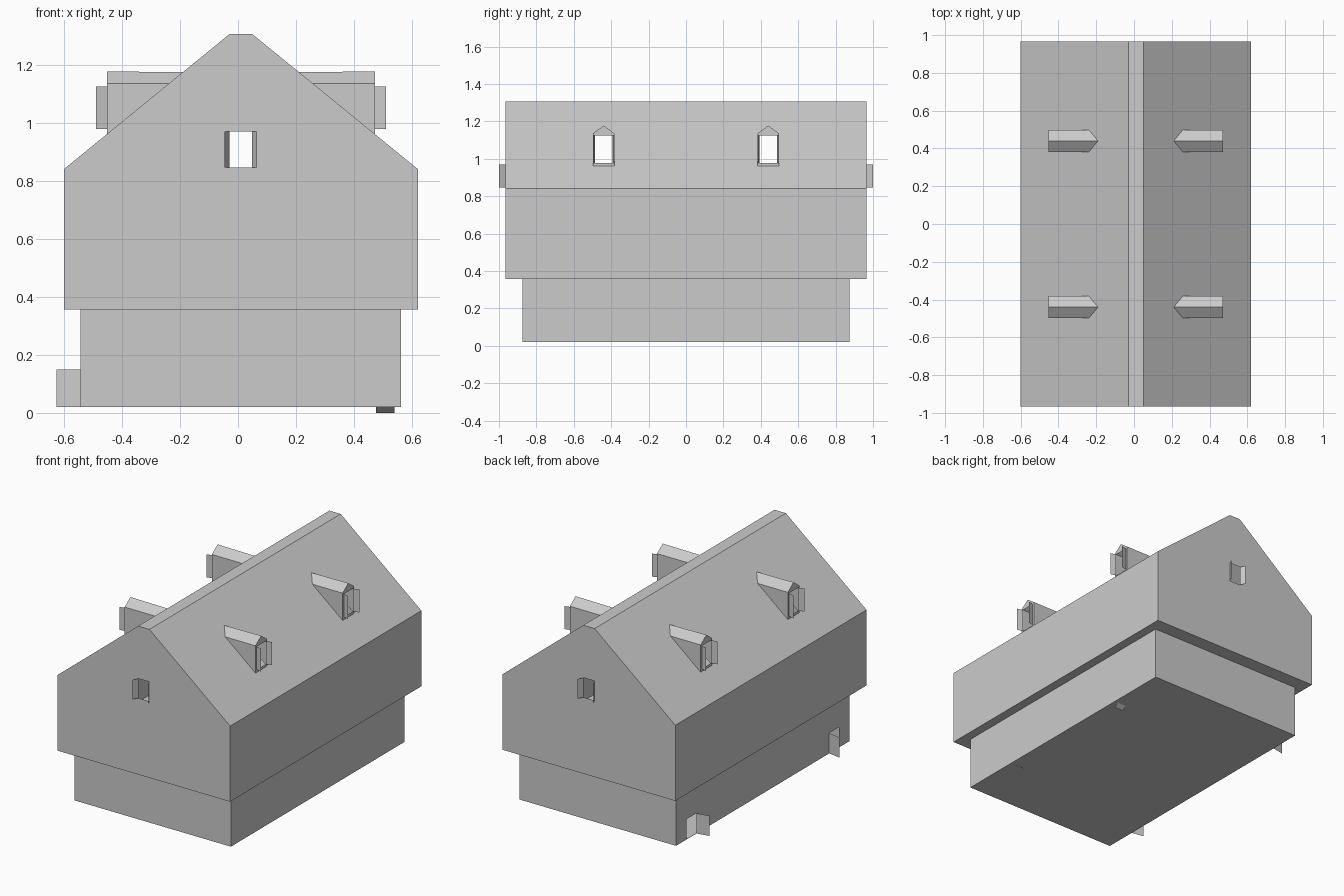
import bpy, bmesh
from mathutils import Vector

if "Cube" in bpy.data.objects:
    bpy.data.objects.remove(bpy.data.objects["Cube"])

CX = 0.01                      # house centreline
EAVE, TOP, HALF, CAP = 0.84, 1.305, 0.61, 0.04
SLOPE = (TOP - EAVE) / (HALF - CAP)


def roof_x(z):
    return CAP + (TOP - z) / SLOPE


def make(name, bm, mirror=""):
    me = bpy.data.meshes.new(name)
    bm.to_mesh(me)
    bm.free()
    ob = bpy.data.objects.new(name, me)
    ob.location.x = CX
    bpy.context.collection.objects.link(ob)
    if mirror:
        m = ob.modifiers.new("Mirror", "MIRROR")
        m.use_axis = ["x" in mirror, "y" in mirror, False]
        m.use_mirror_merge = False
    return ob


def poly(bm, pts):
    return bm.faces.new([bm.verts.new(p) for p in pts])


def prism(profile, hy):
    """Closed shell: an x/z outline stretched from -hy to hy."""
    bm = bmesh.new()
    f = poly(bm, [(x, -hy, z) for x, z in profile])
    r = bmesh.ops.extrude_face_region(bm, geom=[f], use_keep_orig=True)
    vs = [g for g in r["geom"] if isinstance(g, bmesh.types.BMVert)]
    bmesh.ops.translate(bm, vec=(0, 2 * hy, 0), verts=vs)
    bmesh.ops.recalc_face_normals(bm, faces=bm.faces[:])
    return bm


def punch(bm, normal, bounds):
    """Cut a rectangular opening in the faces pointing along normal."""
    n = Vector(normal).normalized()

    def pick():
        bm.normal_update()
        return [f for f in bm.faces if f.normal.dot(n) > 0.99]
    for axis, lims in bounds.items():
        for v in lims:
            fs = pick()
            geom = fs + list({e for f in fs for e in f.edges}) + list({w for f in fs for w in f.verts})
            d = Vector((0, 0, 0))
            d[axis] = 1
            bmesh.ops.bisect_plane(bm, geom=geom, plane_co=d * v, plane_no=d, dist=1e-5)
    gone = [f for f in pick() if all(a < f.calc_center_median()[k] < b for k, (a, b) in bounds.items())]
    bmesh.ops.delete(bm, geom=gone, context="FACES")


def leaf(name, a, b, z0, z1, mirror):
    """Thin upright shutter or door leaf from hinge a to free edge b."""
    bm = bmesh.new()
    poly(bm, [(*a, z0), (*b, z0), (*b, z1), (*a, z1)])
    make(name, bm, mirror)


# Upper storey and roof, with gable windows and openings under the dormers
bm = prism([(-HALF, 0.357), (HALF, 0.357), (HALF, EAVE), (CAP, TOP), (-CAP, TOP), (-HALF, EAVE)], 0.965)
DY, DW, DF = 0.44, 0.058, 0.462        # dormer centre y, half width, front x
for s in (-1, 1):
    punch(bm, (0, s, 0), {0: (-0.0385, 0.0385), 2: (0.845, 0.97)})
    xs = sorted((s * roof_x(1.135), s * DF))
    for t in (-1, 1):
        punch(bm, (s * SLOPE, 0, 1), {0: xs, 1: (t * DY - DW, t * DY + DW)})
make("upper_storey_and_roof", bm)

# Lower storey with two door openings on the left side
LX = 0.5525
bm = prism([(-LX, 0.02), (LX, 0.02), (LX, 0.356), (-LX, 0.356)], 0.875)
for lim in ((-0.77, -0.67), (0.67, 0.77)):
    punch(bm, (-1, 0, 0), {1: lim, 2: (0.021, 0.15)})
make("lower_storey", bm)

# Dormers: front wall with window, cheeks and pitched roof
bm = bmesh.new()
ze, zr, zb = 1.135, 1.177, TOP - (DF - CAP) * SLOPE
y0, y1 = DY - DW, DY + DW
poly(bm, [(DF, y0, zb), (DF, y1, zb), (DF, y1, ze), (DF, DY, zr), (DF, y0, ze)])
punch(bm, (1, 0, 0), {1: (DY - 0.046, DY + 0.046), 2: (0.978, 1.125)})
for y in (y0, y1):
    poly(bm, [(DF, y, zb), (DF, y, ze), (roof_x(ze), y, ze)])
    poly(bm, [(DF, DY, zr), (DF, y, ze), (roof_x(ze), y, ze), (roof_x(1.174), DY, 1.174)])
bmesh.ops.remove_doubles(bm, verts=bm.verts[:], dist=1e-5)
make("dormers", bm, "xy")

# Window shutters and door leaves
for s, side in ((-1, "near"), (1, "far")):
    leaf("dormer_shutters_" + side, (DF, DY + s * 0.046), (0.5, DY + s * 0.056), 0.978, 1.125, "xy")
leaf("gable_shutters", (0.0385, 0.965), (0.056, 1.0), 0.845, 0.97, "xy")
leaf("door_leaves", (-LX, 0.67), (-0.635, 0.655), 0.021, 0.15, "y")

# Small flaps hanging below the floor
bm = bmesh.new()
poly(bm, [(0.465, 0.49, 0.02), (0.53, 0.49, 0.02), (0.53, 0.46, 0), (0.465, 0.46, 0)])
make("floor_flaps", bm, "y")
